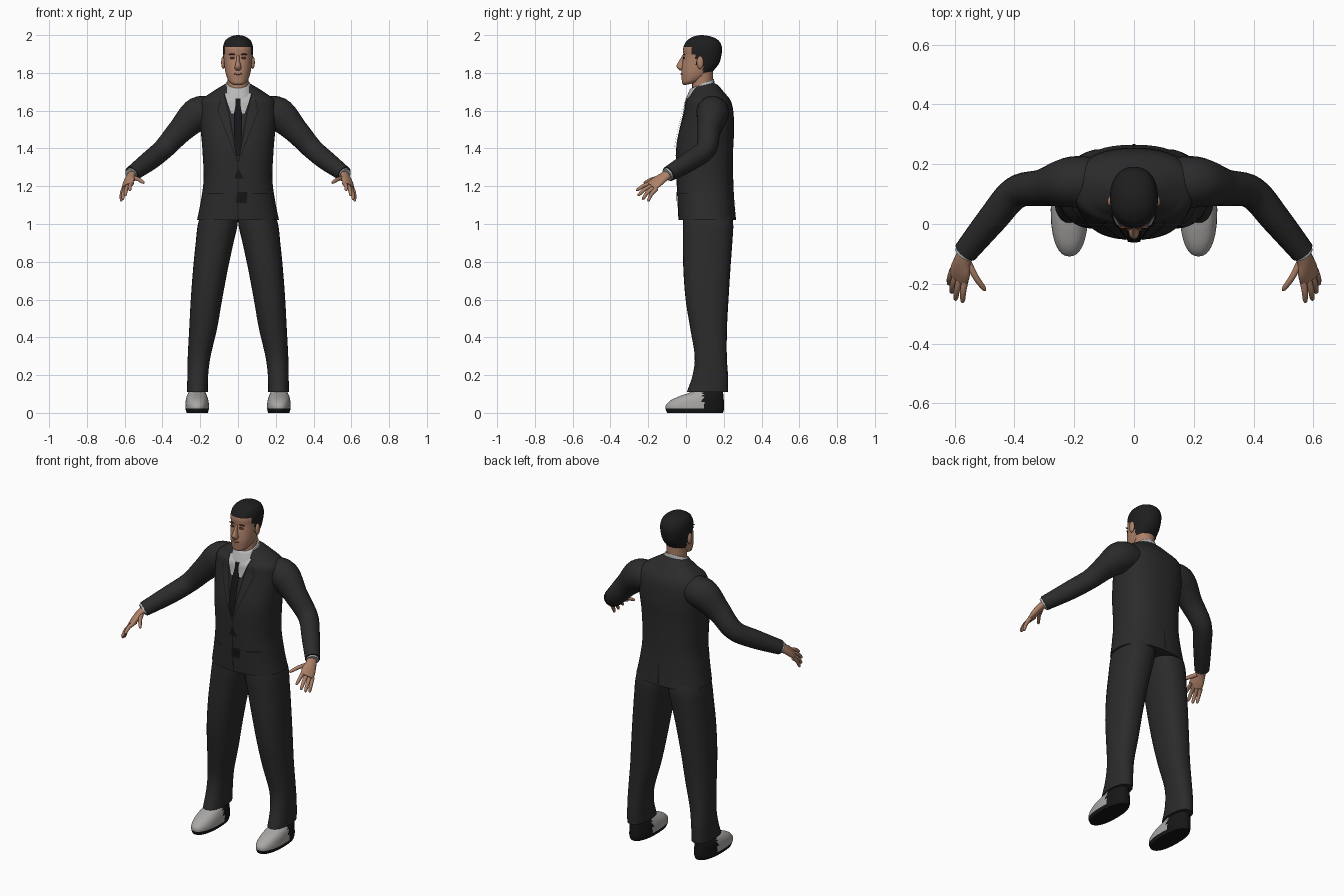
import bpy, bmesh, math
from mathutils import Vector
from mathutils.bvhtree import BVHTree

if "Cube" in bpy.data.objects:
    bpy.data.objects.remove(bpy.data.objects["Cube"])


def material(name, r, g, b):
    m = bpy.data.materials.new(name)
    m.diffuse_color = (r, g, b, 1)
    m.use_nodes = True
    m.node_tree.nodes["Principled BSDF"].inputs["Base Color"].default_value = m.diffuse_color
    return m


SUIT = material("charcoal suit", 0.024, 0.024, 0.025)
BLACK = material("black", 0.008, 0.008, 0.009)
HAIR = material("dark hair", 0.013, 0.013, 0.014)
SKIN = material("skin", 0.42, 0.22, 0.14)
SHADE = material("brown features", 0.09, 0.04, 0.028)
LIPS = material("lips", 0.27, 0.12, 0.08)
SHIRT = material("shirt", 0.48, 0.48, 0.48)
SHOE = material("shoe grey", 0.40, 0.39, 0.38)


def finish(name, verts, faces, mats, rule=None, mirror=False, angle=50):
    """Mesh object with optional colour rule and mirror across x."""
    mesh = bpy.data.meshes.new(name)
    mesh.from_pydata(verts, [], faces)
    bm = bmesh.new()
    bm.from_mesh(mesh)
    bmesh.ops.recalc_face_normals(bm, faces=bm.faces)
    bm.to_mesh(mesh)
    bm.free()
    ob = bpy.data.objects.new(name, mesh)
    bpy.context.collection.objects.link(ob)
    for m in mats:
        mesh.materials.append(m)
    if rule:
        for p in mesh.polygons:
            p.material_index = rule(p.center)
    bpy.ops.object.select_all(action='DESELECT')
    ob.select_set(True)
    bpy.context.view_layer.objects.active = ob
    bpy.ops.object.shade_smooth_by_angle(angle=math.radians(angle))
    if mirror:
        ob.modifiers.new("mirror", 'MIRROR')
    return ob


def smooth_rows(rows, steps):
    """Catmull-Rom interpolation of rows of numbers."""
    out = []
    for i in range(len(rows) - 1):
        a, b, c, d = rows[max(i - 1, 0)], rows[i], rows[i + 1], rows[min(i + 2, len(rows) - 1)]
        for s in range(steps):
            t = s / steps
            out.append([0.5 * (2 * q + (r - p) * t + (2 * p - 5 * q + 4 * r - w) * t * t
                               + (3 * q - p - 3 * r + w) * t ** 3) for p, q, r, w in zip(a, b, c, d)])
    return out + [list(rows[-1])]


def unit_ring(n, power):
    e = 2 / power
    pts = []
    for i in range(n):
        c, s = math.cos(2 * math.pi * i / n), math.sin(2 * math.pi * i / n)
        pts.append((math.copysign(abs(c) ** e, c), math.copysign(abs(s) ** e, s)))
    return pts


def skin_rings(name, rings, mats, **kw):
    n = len(rings[0])
    faces = [(k * n + i, k * n + (i + 1) % n, (k + 1) * n + (i + 1) % n, (k + 1) * n + i)
             for k in range(len(rings) - 1) for i in range(n)]
    faces += [tuple(range(n)), tuple((len(rings) - 1) * n + i for i in range(n))]
    return finish(name, [v for r in rings for v in r], faces, mats, **kw)


def loft(name, rows, mats, n=32, steps=4, power=2.3, **kw):
    """Stacked level rings: (z, x0, x1, y0, y1, tilt towards the back)."""
    rings = []
    for z, x0, x1, y0, y1, tilt in smooth_rows(rows, steps):
        rings.append([((x0 + x1) / 2 + (x1 - x0) / 2 * c, (y0 + y1) / 2 + (y1 - y0) / 2 * s,
                       z + tilt * (y1 - y0) / 2 * s) for c, s in unit_ring(n, power)])
    return skin_rings(name, rings, mats, **kw)


def tube(name, rows, mats, n=20, steps=4, ref=(0, 0, 1), **kw):
    """Tube along a path: (x, y, z, radius along ref, other radius)."""
    rows = smooth_rows(rows, steps)
    pts = [Vector(r[:3]) for r in rows]
    rings = []
    for i, r in enumerate(rows):
        t = (pts[min(i + 1, len(pts) - 1)] - pts[max(i - 1, 0)]).normalized()
        u = Vector(ref)
        u = (u - t * u.dot(t)).normalized()
        v = t.cross(u)
        rings.append([pts[i] + u * r[3] * c + v * r[4] * s for c, s in unit_ring(n, 2)])
    return skin_rings(name, rings, mats, **kw)


def ellipsoid(name, loc, size, mat, mirror=False, n=16):
    rows = []
    for k in range(11):
        a = math.pi * (0.03 + 0.94 * k / 10)
        h, r = -math.cos(a), math.sin(a)
        rows.append((loc[2] + size[2] * h, loc[0] - size[0] * r, loc[0] + size[0] * r,
                     loc[1] - size[1] * r, loc[1] + size[1] * r, 0))
    return loft(name, rows, [mat], n=n, steps=1, power=2, mirror=mirror)


# Jacket body
jacket = loft("jacket", [
    (z, -w, w, y0, y1, t) for z, w, y0, y1, t in (
        (1.02, .217, -.04, .265, 0), (1.12, .197, -.045, .256, 0), (1.24, .182, -.05, .25, 0),
        (1.40, .189, -.052, .25, 0), (1.50, .198, -.035, .255, 0), (1.60, .205, -.01, .25, 0),
        (1.655, .195, 0, .235, 0), (1.69, .15, .02, .20, .1), (1.72, .10, .03, .17, .2),
        (1.735, .075, .04, .15, .2))], [SUIT], n=48, steps=5, power=2.4)
tree = BVHTree.FromPolygons([v.co for v in jacket.data.vertices],
                            [p.vertices[:] for p in jacket.data.polygons])


def panel(name, rows, mat, lift=.004, side=-1, mirror=False, cols=8, steps=6):
    """Thin plate draped on the jacket: rows of (z, x0, x1)."""
    verts = []
    for i in range(len(rows) - 1):
        last = i == len(rows) - 2
        for s in range(steps + last):
            z, x0, x1 = [a + (b - a) * s / steps for a, b in zip(rows[i], rows[i + 1])]
            for c in range(cols + 1):
                x = x0 + (x1 - x0) * c / cols
                hit = tree.ray_cast(Vector((x, side, z)), Vector((0, -side, 0)))[0]
                verts.append((x, (hit.y if hit else .03) + side * lift, z))
    w = cols + 1
    faces = [(k * w + c, k * w + c + 1, (k + 1) * w + c + 1, (k + 1) * w + c)
             for k in range(len(verts) // w - 1) for c in range(cols)]
    return finish(name, verts, faces, [mat], mirror=mirror)


# Shirt front, tie, jacket edges, buttons, belt and back vent
panel("shirt_front", [(1.69, -.07, .07), (1.64, -.055, .055), (1.585, -.035, .035)], SHIRT)
panel("tie", [(1.665, -.014, .014), (1.635, -.012, .012), (1.58, -.022, .022),
              (1.42, -.022, .022), (1.36, -.004, .004)], BLACK, lift=.009)
panel("lapel_inner_edge", [(1.69, .07, .077), (1.59, .045, .052), (1.33, 0, .006)],
      BLACK, mirror=True, cols=2)
panel("lapel_outer_edge", [(1.66, .09, .094), (1.60, .105, .109), (1.36, .012, .016)],
      BLACK, lift=.002, mirror=True, cols=2)
panel("jacket_opening", [(1.33, -.002, .003), (1.02, -.004, .004)], BLACK, lift=.003, cols=2)
panel("button_patch", [(1.29, -.004, .004), (1.24, -.02, .032)], BLACK)
panel("belt_patch", [(1.17, -.005, .05), (1.11, -.012, .045)], BLACK)
panel("pocket_flap", [(1.165, .08, .16), (1.158, .08, .16)], BLACK, lift=.002, mirror=True)
panel("back_vent", [(1.16, -.001, .001), (1.03, -.006, .006)], BLACK, side=1, cols=2)

# Sleeves and cuffs
tube("sleeve", [(.12, .14, 1.59, .075, .08), (.21, .14, 1.583, .09, .085),
                (.305, .122, 1.495, .068, .062), (.395, .105, 1.397, .056, .055),
                (.475, .015, 1.33, .052, .05), (.563, -.093, 1.265, .041, .041)],
     [SUIT], n=24, steps=6, mirror=True)
tube("shirt_cuff", [(.555, -.083, 1.271, .035, .035), (.567, -.1, 1.26, .035, .035)],
     [SHIRT], steps=1, mirror=True)

# Hands
spread = (.055, .03, -.04)
tube("palm", [(.555, -.085, 1.27, .028, .022), (.572, -.12, 1.247, .031, .02),
              (.58, -.155, 1.222, .04, .018), (.587, -.183, 1.199, .038, .013)],
     [SKIN], ref=spread, mirror=True)
for finger, base, tip in (("index_finger", (.562, -.175, 1.217), (.574, -.264, 1.178)),
                          ("middle_finger", (.580, -.176, 1.205), (.598, -.256, 1.150)),
                          ("ring_finger", (.594, -.168, 1.194), (.611, -.232, 1.130)),
                          ("little_finger", (.606, -.155, 1.188), (.619, -.203, 1.120)),
                          ("thumb", (.556, -.125, 1.245), (.497, -.224, 1.218))):
    a, b = Vector(base), Vector(tip)
    mid = a.lerp(b, .5) + Vector((.003, -.003, .006))
    tube(finger, [(*a, .012, .012), (*mid, .0105, .0105), (*a.lerp(b, .9), .008, .008),
                  (*b, .002, .002)], [SKIN], n=10, steps=3, ref=spread, mirror=True)

# Trousers
loft("trouser_leg", [
    (1.08, .002, .185, -.01, .235, 0), (1.0, .002, .212, -.016, .25, 0),
    (.90, .024, .224, -.016, .245, 0), (.76, .054, .238, -.014, .235, 0),
    (.60, .084, .25, -.002, .225, 0), (.45, .11, .258, .022, .217, 0),
    (.30, .145, .266, .046, .216, 0), (.20, .158, .268, .035, .222, 0),
    (.11, .16, .27, .004, .222, 0)], [SUIT], mirror=True, steps=5)

# Shoes: grey uppers, dark soles and heels
loft("shoe", [
    (0, .16, .272, -.10, .196, 0), (.022, .154, .278, -.108, .202, 0),
    (.045, .154, .278, -.104, .202, 0), (.07, .158, .276, -.075, .2, 0),
    (.092, .165, .27, -.025, .198, 0), (.108, .172, .262, .02, .196, 0),
    (.14, .18, .255, .06, .19, 0)], [SHOE, BLACK], n=48, steps=4, mirror=True,
     rule=lambda c: int(c.y > .09 or c.z < .022))

# Neck and shirt collar
tube("neck", [(0, .09, 1.68, .058, .058), (0, .088, 1.74, .055, .056), (0, .088, 1.81, .056, .058)],
     [SKIN], ref=(0, 1, 0))
loft("shirt_collar", [(1.685, -.084, .084, -.008, .148, .55), (1.715, -.075, .075, .006, .15, .5),
                      (1.742, -.063, .063, .022, .148, .42)], [SHIRT])


# Head with hair coloured above the hairline
def hairline(c):
    line = 1.938 if c.y < .03 else 1.90 if c.y < .052 else 1.845 if c.y < .09 else 1.80
    return int(c.z > line)


loft("head", [(z, -w, w, y0, y1, t) for z, w, y0, y1, t in (
    (1.742, .03, -.008, .06, .2), (1.755, .047, -.02, .09, .2), (1.78, .06, -.023, .125, .15),
    (1.81, .068, -.025, .15, .08), (1.85, .074, -.02, .175, 0), (1.89, .078, -.014, .187, 0),
    (1.93, .08, -.015, .191, 0), (1.965, .071, 0, .178, 0), (1.985, .052, .025, .152, 0),
    (1.996, .028, .052, .118, 0), (2.0, .006, .078, .09, 0))],
     [SKIN, HAIR], n=56, steps=5, power=2.2, rule=hairline)

# Face details
loft("nose", [(1.813, -.01, .01, -.034, 0, 0), (1.825, -.018, .018, -.046, 0, 0),
              (1.84, -.015, .015, -.05, 0, 0), (1.865, -.009, .009, -.036, 0, 0),
              (1.895, -.007, .007, -.018, 0, 0)], [SKIN], n=16)
ellipsoid("ear", (.078, .075, 1.855), (.011, .018, .034), SKIN, mirror=True)
ellipsoid("eye", (.03, -.0115, 1.879), (.014, .005, .006), SHADE, mirror=True)
ellipsoid("eyebrow", (.032, -.011, 1.898), (.019, .005, .004), SHADE, mirror=True)
ellipsoid("mouth", (0, -.0225, 1.795), (.022, .006, .006), LIPS)
